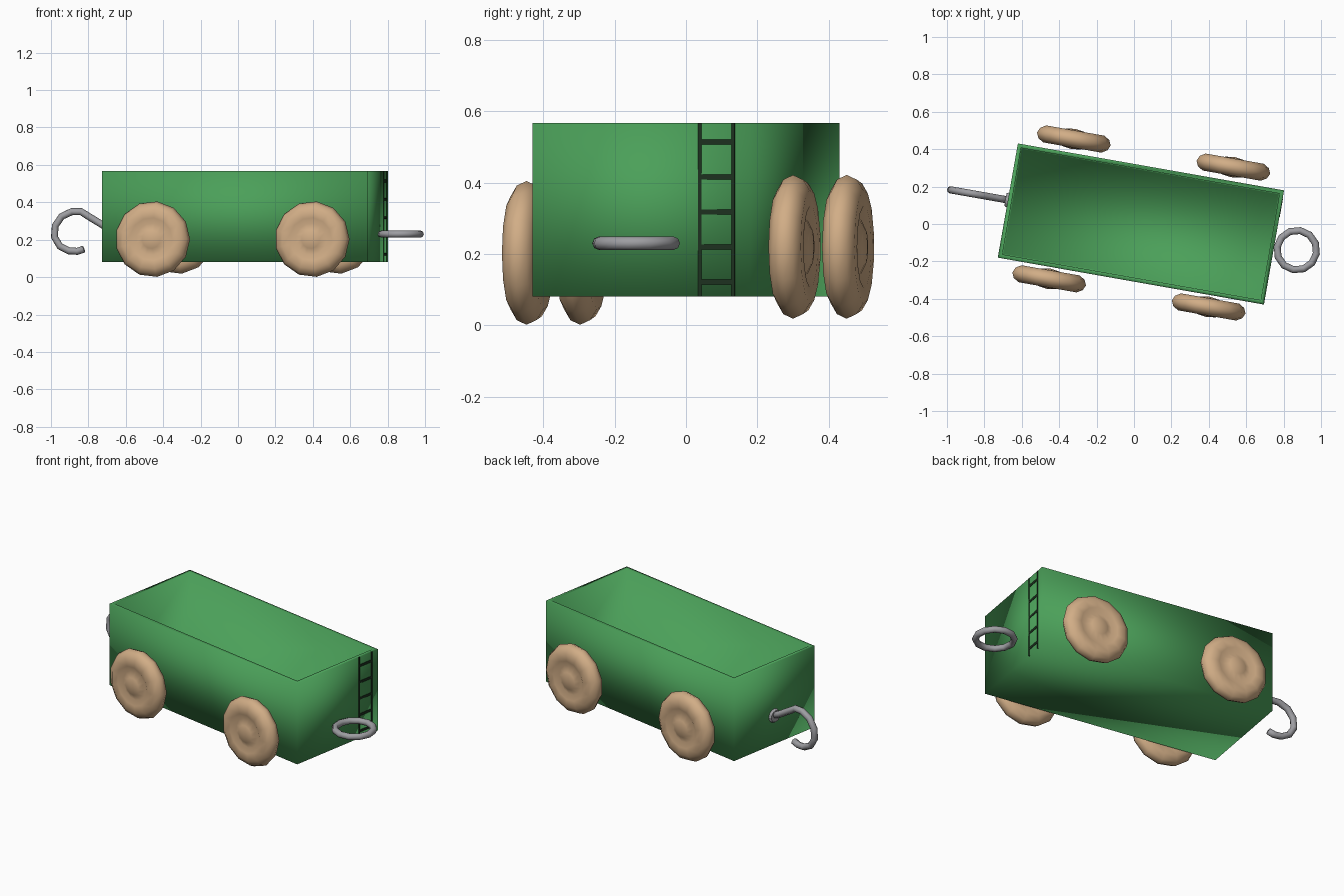
import bpy, bmesh
from math import radians, pi, cos, sin
from mathutils import Matrix, Vector

cube = bpy.data.objects.get("Cube")
if cube:
    bpy.data.objects.remove(cube)

# The whole wagon is turned slightly about z
FRAME = Matrix.Translation((0.037, 0, 0)) @ Matrix.Rotation(radians(-10), 4, 'Z')


def material(name, r, g, b, rough=0.6):
    m = bpy.data.materials.new(name)
    m.use_nodes = True
    m.diffuse_color = (r, g, b, 1)
    node = m.node_tree.nodes["Principled BSDF"]
    node.inputs["Base Color"].default_value = (r, g, b, 1)
    node.inputs["Roughness"].default_value = rough
    return m


GREEN = material("green_paint", 0.07, 0.35, 0.10)
WOOD = material("tan_wood", 0.64, 0.42, 0.24)
STEEL = material("grey_steel", 0.34, 0.34, 0.36)
DARK = material("dark_ladder", 0.012, 0.03, 0.014)


def finish(bm, name, mat, place=Matrix(), smooth=True):
    bmesh.ops.recalc_face_normals(bm, faces=bm.faces)
    for f in bm.faces:
        f.smooth = smooth
    mesh = bpy.data.meshes.new(name)
    bm.to_mesh(mesh)
    bm.free()
    mesh.materials.append(mat)
    ob = bpy.data.objects.new(name, mesh)
    bpy.context.collection.objects.link(ob)
    ob.matrix_world = FRAME @ place
    return ob


def box(bm, size, centre):
    m = Matrix.Translation(centre) @ Matrix.Diagonal((*size, 1))
    return bmesh.ops.create_cube(bm, size=1, matrix=m)


def tube(name, path, radius, mat, closed=False, sides=8):
    """Sweep a circle along a path that lies in one plane."""
    bm = bmesh.new()
    pts = [Vector(p) for p in path]
    n = len(pts)
    normal = (pts[1] - pts[0]).cross(pts[n // 2] - pts[1]).normalized()
    rings = []
    for i, p in enumerate(pts):
        a = pts[i - 1] if closed or i else p
        b = pts[(i + 1) % n] if closed or i < n - 1 else p
        side = (b - a).normalized().cross(normal)
        rings.append([bm.verts.new(p + radius * (cos(t) * side + sin(t) * normal))
                      for t in (2 * pi * k / sides for k in range(sides))])
    for i in range(n if closed else n - 1):
        r, s = rings[i], rings[(i + 1) % n]
        for k in range(sides):
            j = (k + 1) % sides
            bm.faces.new((r[k], r[j], s[j], s[k]))
    if not closed:
        bm.faces.new(rings[0])
        bm.faces.new(rings[-1])
    return finish(bm, name, mat)


# Open wagon body with a thin rim, softly shaded over its corners
bm = bmesh.new()
box(bm, (1.445, 0.62, 0.487), (0, 0, 0.3235))
top = max(bm.faces, key=lambda f: f.calc_center_median().z)
bmesh.ops.inset_region(bm, faces=[top], thickness=0.03)
bmesh.ops.inset_region(bm, faces=[top], thickness=0.008, depth=0)
bmesh.ops.translate(bm, verts=top.verts, vec=(0, 0, -0.45))
finish(bm, "wagon_body", GREEN)


# Wheels: rounded tyre with a domed hub on both sides
def wheel(name, u, v, z):
    bm = bmesh.new()
    profile = [(0, 0.055), (0.05, 0.048), (0.085, 0.03), (0.115, 0.046),
               (0.16, 0.046), (0.19, 0.028), (0.203, 0)]
    profile += [(r, -h) for r, h in reversed(profile[:-1])]
    verts = [bm.verts.new((r, 0, h)) for r, h in profile]
    edges = [bm.edges.new(pair) for pair in zip(verts, verts[1:])]
    bmesh.ops.spin(bm, geom=verts + edges, axis=(0, 0, 1), cent=(0, 0, 0),
                   angle=2 * pi, steps=13)
    bmesh.ops.remove_doubles(bm, verts=bm.verts, dist=0.0005)
    turn = Matrix.Rotation(pi / 2, 4, 'X')
    finish(bm, name, WOOD, Matrix.Translation((u, v, z)) @ turn)


for end, u in (("rear", -0.435), ("front", 0.431)):
    wheel(end + "_right_wheel", u, -0.374, 0.203)
    wheel(end + "_left_wheel", u, 0.385, 0.22)

# Coupling ring at one end
ring = [(0.845 + 0.106 * cos(t), 0.007 + 0.106 * sin(t), 0.23)
        for t in (2 * pi * k / 12 for k in range(12))]
tube("coupling_ring", ring, 0.019, STEEL, closed=True)

# Coupling hook and its mounting plate at the other end
hook = [(-0.71, 0.25), (-0.77, 0.277), (-0.85, 0.325), (-0.89, 0.35), (-0.94, 0.35),
        (-0.995, 0.325), (-1.03, 0.275), (-1.035, 0.215), (-1.005, 0.165),
        (-0.955, 0.14), (-0.91, 0.138), (-0.875, 0.15)]
tube("coupling_hook", [(u, 0.003, z) for u, z in hook], 0.019, STEEL)
bm = bmesh.new()
bmesh.ops.create_cone(bm, cap_ends=True, segments=12, radius1=0.042, radius2=0.034, depth=0.016)
finish(bm, "hook_plate", STEEL, Matrix.Translation((-0.728, 0.003, 0.252))
       @ Matrix.Rotation(-pi / 2, 4, 'Y'), smooth=False)

# Flush ladder on the ring end
bm = bmesh.new()
for v in (0.167, 0.262):
    box(bm, (0.006, 0.009, 0.487), (0.7215, v, 0.3235))
for k in range(5):
    box(bm, (0.006, 0.095, 0.014), (0.7215, 0.2145, 0.122 + 0.098 * k))
finish(bm, "end_ladder", DARK, smooth=False)
